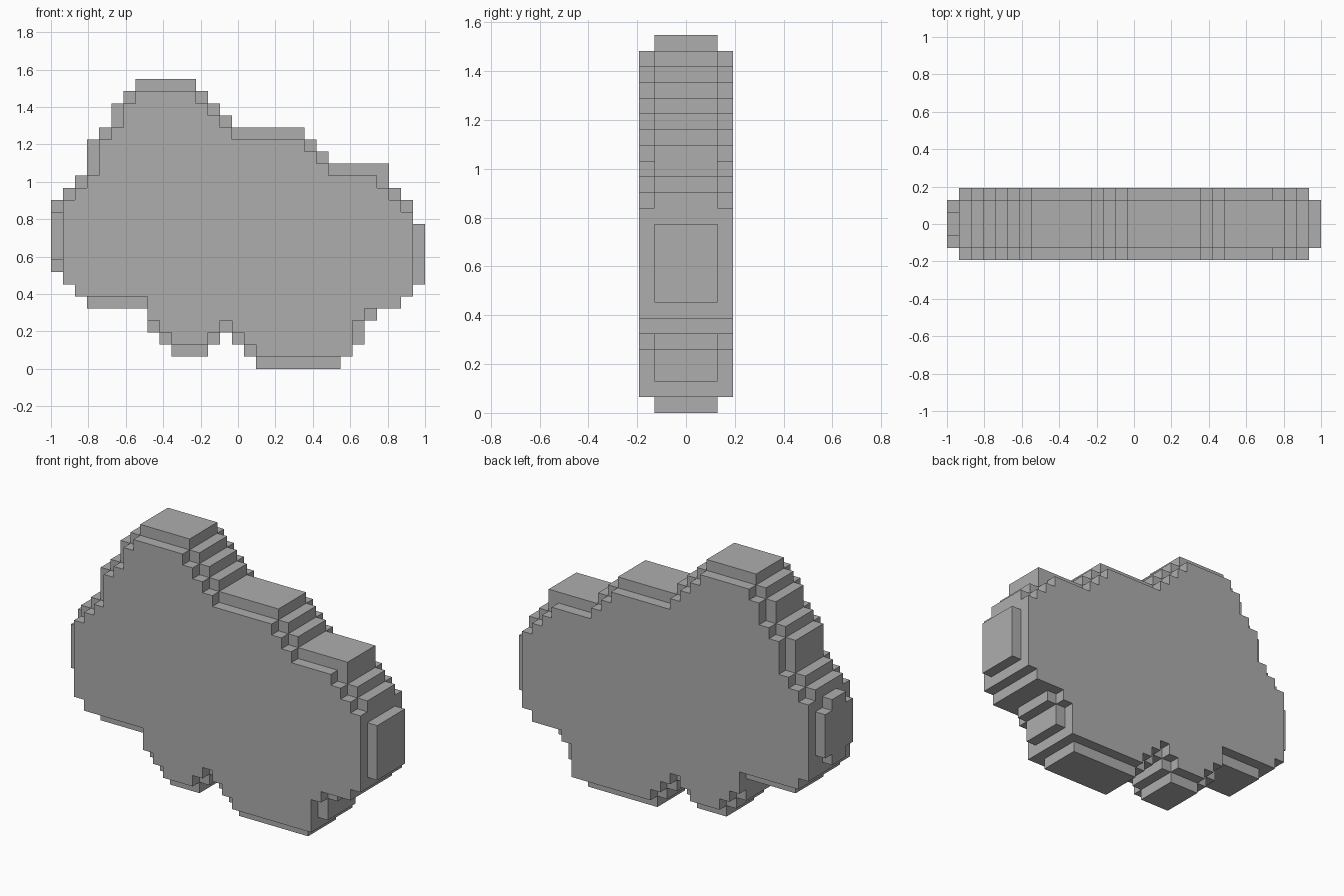
import bpy
import bmesh
from mathutils import Vector

old = bpy.data.objects.get("Cube")
if old:
    bpy.data.objects.remove(old, do_unlink=True)

COLUMNS = 31
UNIT = 2 / COLUMNS

# Stepped silhouette: filled column spans (start, end) for each row, bottom to top
ROWS = [
    [(17, 24)], [(10, 13), (16, 25)], [(9, 14), (15, 26)], [(8, 26)],
    [(8, 27)], [(3, 29)], [(2, 30)], [(1, 31)],
    [(0, 31)], [(0, 31)], [(0, 31)], [(0, 31)],
    [(0, 30)], [(0, 30)], [(1, 29)], [(2, 28)],
    [(3, 28)], [(3, 23)], [(3, 22)], [(4, 21)],
    [(5, 15)], [(5, 14)], [(6, 13)], [(7, 12)],
]
core = {(x, z) for z, spans in enumerate(ROWS)
        for start, end in spans for x in range(start, end)}

# The outer layers are inset by one block all round, apart from a few flush corners
FLUSH = {(24, 1), (8, 4), (27, 5), (28, 5), (2, 6), (29, 6), (1, 7), (29, 12)}
NEIGHBOURS = [(1, 0), (-1, 0), (0, 1), (0, -1)]
wide = {(x, z) for x, z in core
        if all((x + dx, z + dz) in core for dx, dz in NEIGHBOURS)} | FLUSH


def half_depth(x, z):
    """Number of blocks on each side of the middle plane."""
    if (x, z) in wide:
        return 3
    if x == 0 and z in (8, 13):
        return 1
    return 2


blocks = {(x, y, z) for x, z in core
          for y in range(-half_depth(x, z), half_depth(x, z))}


def add_exposed_faces(bm, block):
    """Add the faces of a block that have no neighbouring block."""
    centre = Vector(block) + Vector((0.5, 0.5, 0.5))
    for axis in range(3):
        for sign in (-1, 1):
            normal = Vector((0, 0, 0))
            normal[axis] = sign
            if tuple(int(a + b) for a, b in zip(block, normal)) in blocks:
                continue
            u = Vector((0, 0, 0))
            u[(axis + 1) % 3] = 0.5
            v = normal.cross(u)
            middle = centre + normal / 2
            corners = [middle - u - v, middle + u - v, middle + u + v, middle - u + v]
            bm.faces.new([bm.verts.new(Vector((c.x - COLUMNS / 2, c.y, c.z)) * UNIT)
                          for c in corners])


# Stepped block body, with flat regions merged
bm = bmesh.new()
for block in sorted(blocks):
    add_exposed_faces(bm, block)
bmesh.ops.remove_doubles(bm, verts=bm.verts, dist=UNIT / 100)
bmesh.ops.dissolve_limit(bm, angle_limit=0.01, verts=bm.verts, edges=bm.edges)
mesh = bpy.data.meshes.new("block_body")
bm.to_mesh(mesh)
bm.free()

# Plain grey material
grey = bpy.data.materials.new("grey")
grey.use_nodes = True
colour = (0.42, 0.42, 0.42, 1)
grey.diffuse_color = colour
grey.node_tree.nodes["Principled BSDF"].inputs["Base Color"].default_value = colour
mesh.materials.append(grey)

body = bpy.data.objects.new("block_body", mesh)
bpy.context.collection.objects.link(body)
